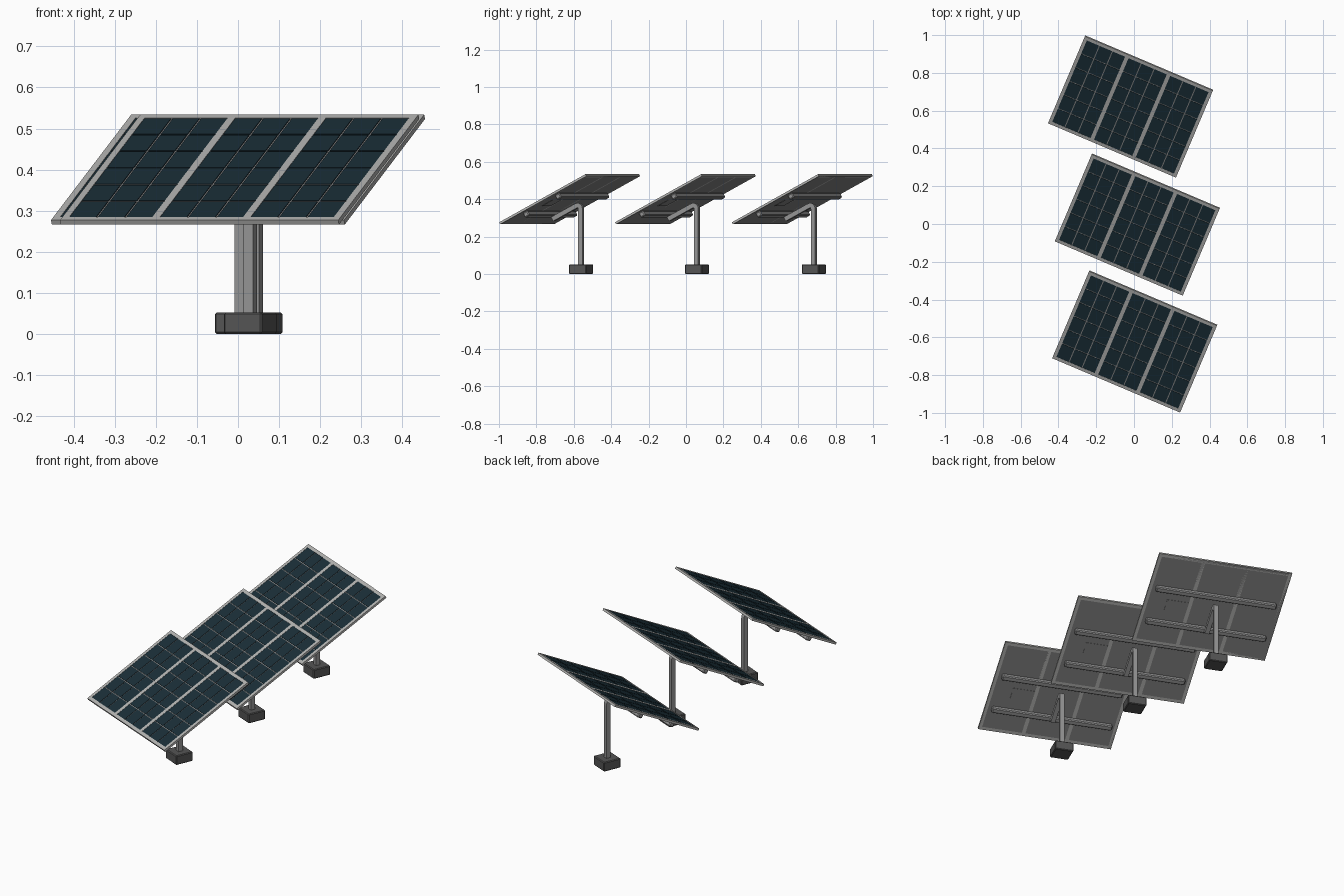
import bpy, bmesh, math
from mathutils import Matrix, Vector

if "Cube" in bpy.data.objects:
    bpy.data.objects.remove(bpy.data.objects["Cube"])

W, D, T = 0.736, 0.562, 0.012          # panel width, slanted depth, thickness
YAW, TILT = math.radians(-23), math.radians(27.2)
CENTRES = [(-0.018, 0.622), (0.018, -0.003), (0.004, -0.622)]


def material(name, col):
    m = bpy.data.materials.new(name)
    m.diffuse_color = (*col, 1)
    m.use_nodes = True
    m.node_tree.nodes["Principled BSDF"].inputs["Base Color"].default_value = m.diffuse_color
    return m


CELL = material("cell_blue", (0.01, 0.027, 0.038))
DARK = material("dark_concrete", (0.09, 0.09, 0.09))
BACK = material("back_grey", (0.22, 0.22, 0.22))
FRAME = material("frame_grey", (0.45, 0.45, 0.44))
STEEL = material("steel_grey", (0.3, 0.3, 0.3))


def boxes(name, items, matrix, mat, bevel=0):
    """One object made of (centre, size) boxes."""
    bm = bmesh.new()
    for c, s in items:
        bmesh.ops.create_cube(bm, size=1, matrix=Matrix.Translation(c) @ Matrix.Diagonal((*s, 1)))
    me = bpy.data.meshes.new(name)
    bm.to_mesh(me)
    bm.free()
    ob = bpy.data.objects.new(name, me)
    bpy.context.collection.objects.link(ob)
    ob.matrix_world = matrix
    me.materials.append(mat)
    if bevel:
        b = ob.modifiers.new("bevel", "BEVEL")
        b.width, b.segments = bevel, 1
    return ob


def post(name, matrix, mat):
    """Square tube: upright, rounded elbow, then an arm parallel to the panel."""
    px, r, top = 0.067, 0.035, 0.378
    up = Vector((0, px, top))
    down = Vector((0, -math.cos(TILT), -math.sin(TILT)))
    a, b = up - Vector((0, 0, r)), up + down * r
    path = [Vector((0, px, 0.03))]
    for i in range(6):
        t = i / 5
        path.append(a * (1 - t) ** 2 + up * 2 * t * (1 - t) + b * t * t)
    path.append(up + down * 0.185)
    bm, h, rings = bmesh.new(), 0.0125, []
    for i, p in enumerate(path):
        d = (path[min(i + 1, len(path) - 1)] - path[max(i - 1, 0)]).normalized()
        if i == 1:
            d = Vector((0, 0, 1))
        n = Vector((1, 0, 0)).cross(d)
        rings.append([bm.verts.new(p + Vector((sx * h, 0, 0)) + n * sn * h)
                      for sx, sn in ((-1, -1), (1, -1), (1, 1), (-1, 1))])
    for q, s in zip(rings, rings[1:]):
        for k in range(4):
            bm.faces.new((q[k], q[(k + 1) % 4], s[(k + 1) % 4], s[k]))
    bm.faces.new(rings[0])
    bm.faces.new(rings[-1])
    bmesh.ops.recalc_face_normals(bm, faces=bm.faces)
    me = bpy.data.meshes.new(name)
    bm.to_mesh(me)
    bm.free()
    me.materials.append(mat)
    ob = bpy.data.objects.new(name, me)
    bpy.context.collection.objects.link(ob)
    ob.matrix_world = matrix
    b = ob.modifiers.new("bevel", "BEVEL")
    b.width, b.segments, b.limit_method = 0.004, 2, "ANGLE"
    b.angle_limit = math.radians(50)


# Layout shared by all panels
fw, dv, gap, cols, rows = 0.018, 0.02, 0.005, 3, 6
mw = (W - 2 * fw - 2 * dv) / 3
md = D - 2 * fw
zt = T / 2
frame = [((s * (W - fw) / 2, 0, 0), (fw, D, T)) for s in (-1, 1)]
frame += [((0, s * (D - fw) / 2, 0), (W - 2 * fw, fw, T)) for s in (-1, 1)]
frame += [((s * (mw + dv) / 2, 0, 0), (dv, md, T)) for s in (-1, 1)]
cw, ch = (mw - gap * (cols - 1)) / cols, (md - gap * (rows - 1)) / rows
cells = [((m * (mw + dv) + (c - 1) * (cw + gap), -md / 2 + ch / 2 + r * (ch + gap), zt - 0.002),
          (cw, ch, 0.002))
         for m in (-1, 0, 1) for c in range(cols) for r in range(rows)]

for i, (x, y) in enumerate(CENTRES, 1):
    ground = Matrix.Translation((x, y, 0)) @ Matrix.Rotation(YAW, 4, "Z")
    tilt = ground @ Matrix.Translation((0, 0, 0.4)) @ Matrix.Rotation(TILT, 4, "X")
    # Panel: frame, backing sheet and raised cells
    boxes(f"panel_frame_{i}", frame, tilt, FRAME)
    boxes(f"panel_backing_{i}", [((0, 0, -0.0017), (W - 0.001, D - 0.001, T - 0.0034))], tilt, BACK)
    boxes(f"solar_cells_{i}", cells, tilt, CELL)
    # Underside rails and junction box
    boxes(f"support_rails_{i}", [((0, v, -0.02), (0.665, 0.03, 0.028)) for v in (0.072, -0.137)],
          tilt, STEEL, 0.005)
    boxes(f"junction_box_{i}", [((0.19, -0.03, -zt), (0.12, 0.07, 0.003))], tilt, BACK)
    # Post and footing
    post(f"bent_post_{i}", ground, STEEL)
    boxes(f"footing_{i}", [((0, 0.067, 0.026), (0.1, 0.1, 0.052))], ground, DARK, 0.004)
